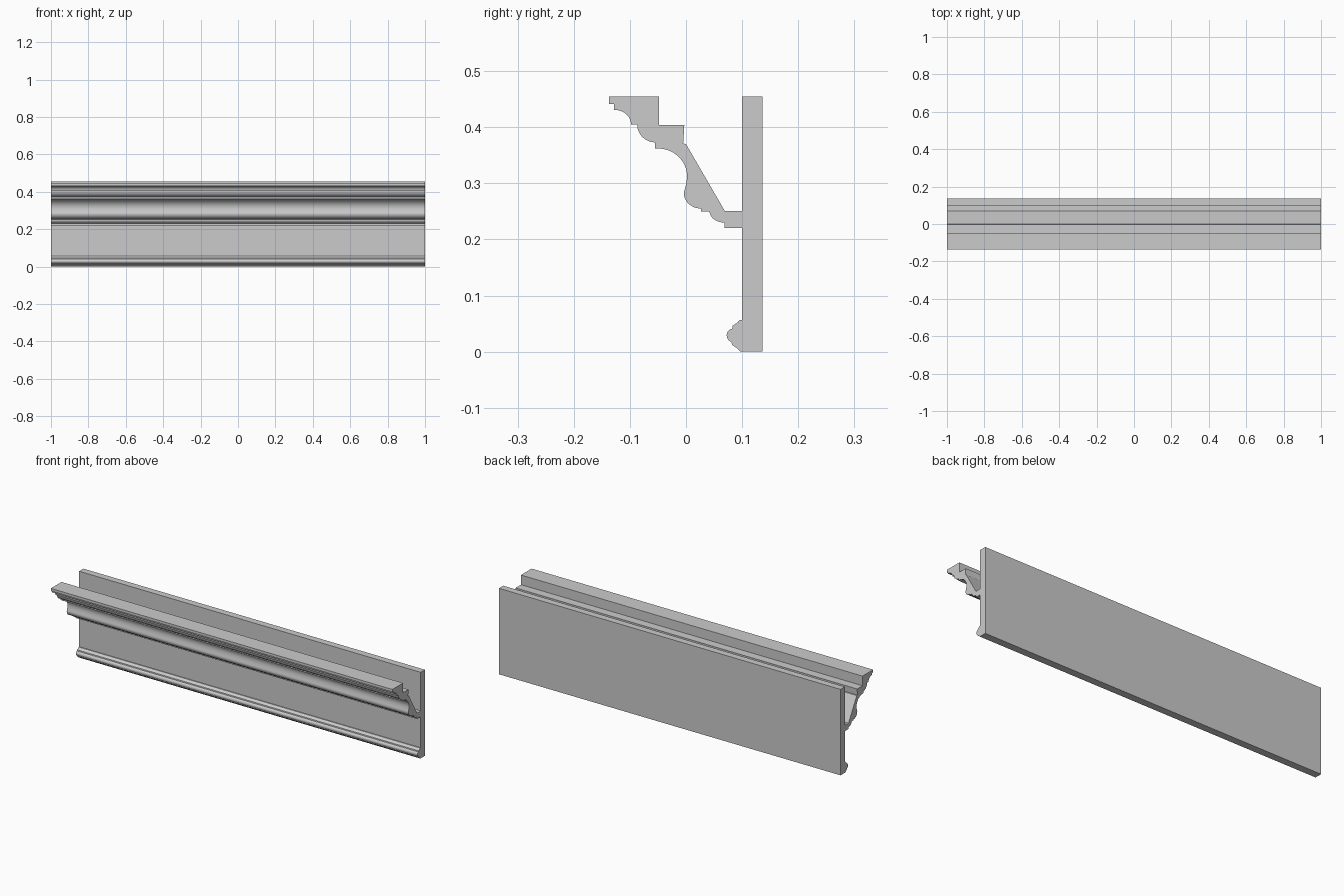
import bpy, bmesh
from math import radians, sin, cos

if "Cube" in bpy.data.objects:
    bpy.data.objects.remove(bpy.data.objects["Cube"])


def arc(cy, cz, ry, rz, a0, a1, n=12):
    """Points of an elliptical arc in the y-z profile plane."""
    angles = [radians(a0 + (a1 - a0) * i / n) for i in range(n + 1)]
    return [(cy + ry * cos(a), cz + rz * sin(a)) for a in angles]


def extrude_profile(name, profile):
    """Run a closed y-z profile along x from -1 to 1."""
    bm = bmesh.new()
    face = bm.faces.new([bm.verts.new((-1, y, z)) for y, z in profile])
    run = bmesh.ops.extrude_face_region(bm, geom=[face], use_keep_orig=True)
    moved = [v for v in run["geom"] if isinstance(v, bmesh.types.BMVert)]
    bmesh.ops.translate(bm, verts=moved, vec=(2, 0, 0))
    bmesh.ops.recalc_face_normals(bm, faces=bm.faces)
    mesh = bpy.data.meshes.new(name)
    bm.to_mesh(mesh)
    bm.free()
    obj = bpy.data.objects.new(name, mesh)
    bpy.context.collection.objects.link(obj)
    bpy.ops.object.select_all(action='DESELECT')
    obj.select_set(True)
    bpy.context.view_layer.objects.active = obj
    bpy.ops.object.shade_smooth_by_angle(angle=radians(30))
    return obj


# Flat board behind the mouldings
extrude_profile("back_board", [(.1, 0), (.136, 0), (.136, .455), (.1, .455)])

# Crown moulding: front steps and curves from top to bottom, then the back
crown = [(-.048, .455), (-.137, .455), (-.137, .441), (-.128, .441)]
crown += arc(-.128, .405, .030, .026, 90, 0)            # upper cove
crown += arc(-.055, .405, .032, .032, 180, 270)         # upper quarter round
crown += [(-.055, .362)]
crown += arc(-.050, .312, .052, .050, 90, 0, 16)        # large hollow
crown += [(.0008, .301), (-.0017, .291)]
crown += arc(.027, .283, .031, .028, 180, 270)          # lower swell
crown += [(.027, .250), (.042, .250)]
crown += arc(.069, .250, .027, .020, 180, 270)          # bottom quarter round
crown += [(.069, .220), (.1, .220), (.1, .251), (.069, .251),
          (0, .370), (-.005, .371), (-.003, .404), (-.048, .404)]
extrude_profile("crown_moulding", crown)

# Small bead along the foot of the board
bead = [(.1, .056), (.095, .056), (.092, .052), (.083, .046), (.082, .040)]
bead += arc(.084, .029, .0115, .012, 105, 255)
bead += [(.082, .012), (.090, .007), (.097, 0), (.1, 0)]
extrude_profile("base_bead", bead)
